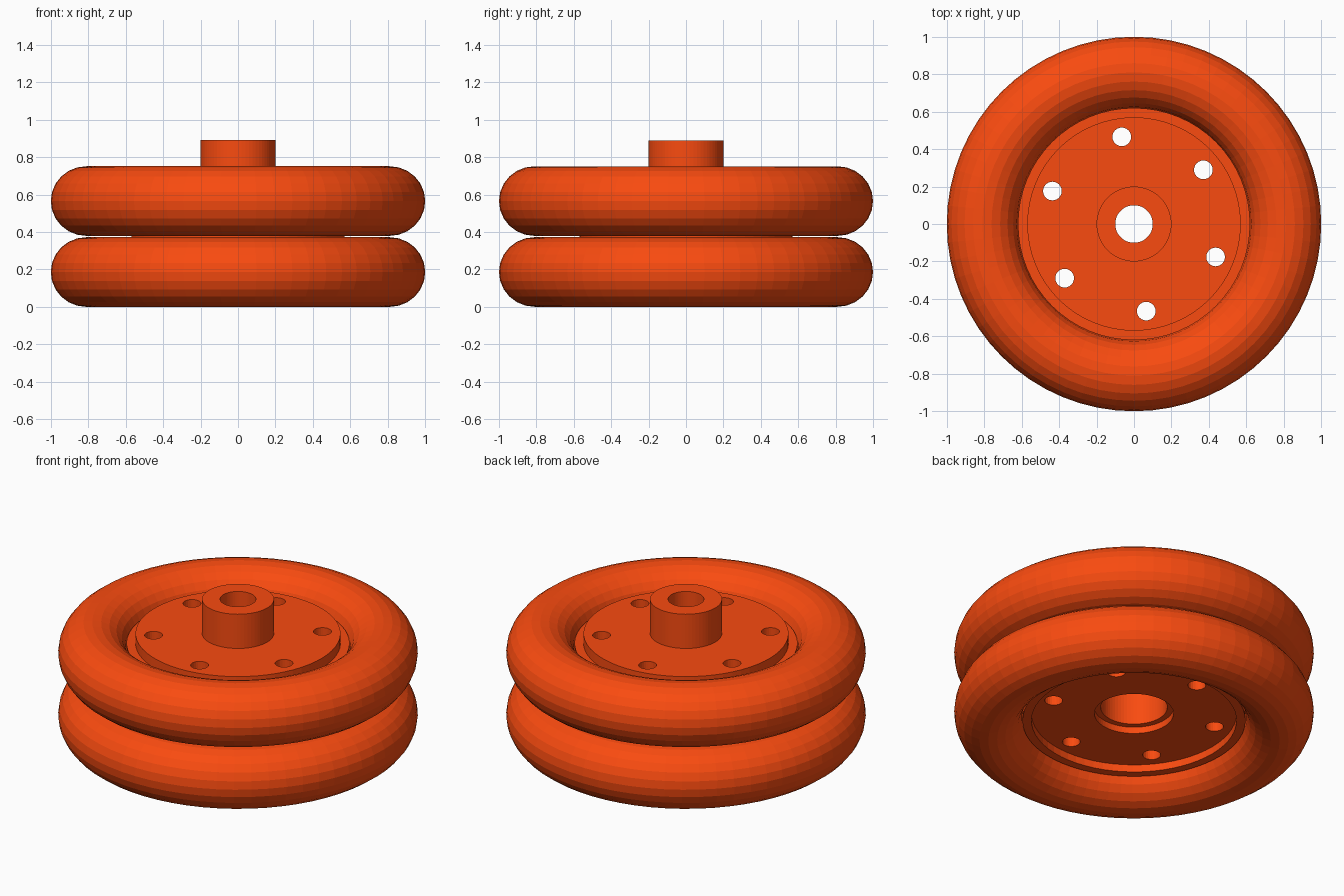
import bpy, bmesh
from math import sin, cos, tau, radians
from mathutils import Matrix

if "Cube" in bpy.data.objects:
    bpy.data.objects.remove(bpy.data.objects["Cube"])

orange = bpy.data.materials.new("orange")
orange.diffuse_color = (0.95, 0.07, 0.005, 1)
orange.use_nodes = True
orange.node_tree.nodes["Principled BSDF"].inputs["Base Color"].default_value = orange.diffuse_color


def lathe(name, profile, steps):
    """Revolve a closed (radius, height) profile round z."""
    bm = bmesh.new()
    rings = [[bm.verts.new((r * cos(tau * i / steps), r * sin(tau * i / steps), z))
              for r, z in profile] for i in range(steps)]
    n = len(profile)
    for i in range(steps):
        a, b = rings[i], rings[(i + 1) % steps]
        for j in range(n):
            k = (j + 1) % n
            bm.faces.new((a[j], b[j], b[k], a[k]))
    bmesh.ops.recalc_face_normals(bm, faces=bm.faces)
    return finish(name, bm)


def finish(name, bm):
    mesh = bpy.data.meshes.new(name)
    bm.to_mesh(mesh)
    bm.free()
    mesh.materials.append(orange)
    ob = bpy.data.objects.new(name, mesh)
    bpy.context.collection.objects.link(ob)
    return ob


# Two round tyres, one above the other
SIDES = 24
for name, z in (("lower_tyre", 0.186), ("upper_tyre", 0.565)):
    ring = [(0.81 + 0.19 * cos(tau * i / SIDES), z + 0.186 * sin(tau * i / SIDES))
            for i in range(SIDES)]
    lathe(name, ring, 64)

# Hub: recessed underside, two rim flanges, raised plate, axle boss with bore
hub = lathe("wheel_hub", [
    (0.185, 0.215), (0.22, 0.215), (0.22, 0.175), (0.57, 0.175),
    (0.57, 0.13), (0.62, 0.13), (0.62, 0.24), (0.57, 0.24),
    (0.57, 0.51), (0.62, 0.51), (0.62, 0.62), (0.57, 0.62),
    (0.57, 0.68), (0.20, 0.68), (0.20, 0.89), (0.10, 0.89),
    (0.10, 0.50), (0.185, 0.50)], 64)

# Six bolt holes
bm = bmesh.new()
for i in range(6):
    a = radians(38 + 60 * i)
    bmesh.ops.create_cone(bm, cap_ends=True, segments=24, radius1=0.05, radius2=0.05, depth=1.2,
                          matrix=Matrix.Translation((0.47 * cos(a), 0.47 * sin(a), 0.4)))
cutter = finish("bolt_hole_cutter", bm)
cutter.hide_render = True
mod = hub.modifiers.new("holes", "BOOLEAN")
mod.operation = "DIFFERENCE"
mod.solver = "EXACT"
mod.object = cutter
bpy.context.view_layer.objects.active = hub
bpy.ops.object.modifier_apply(modifier=mod.name)
bpy.data.objects.remove(cutter)
